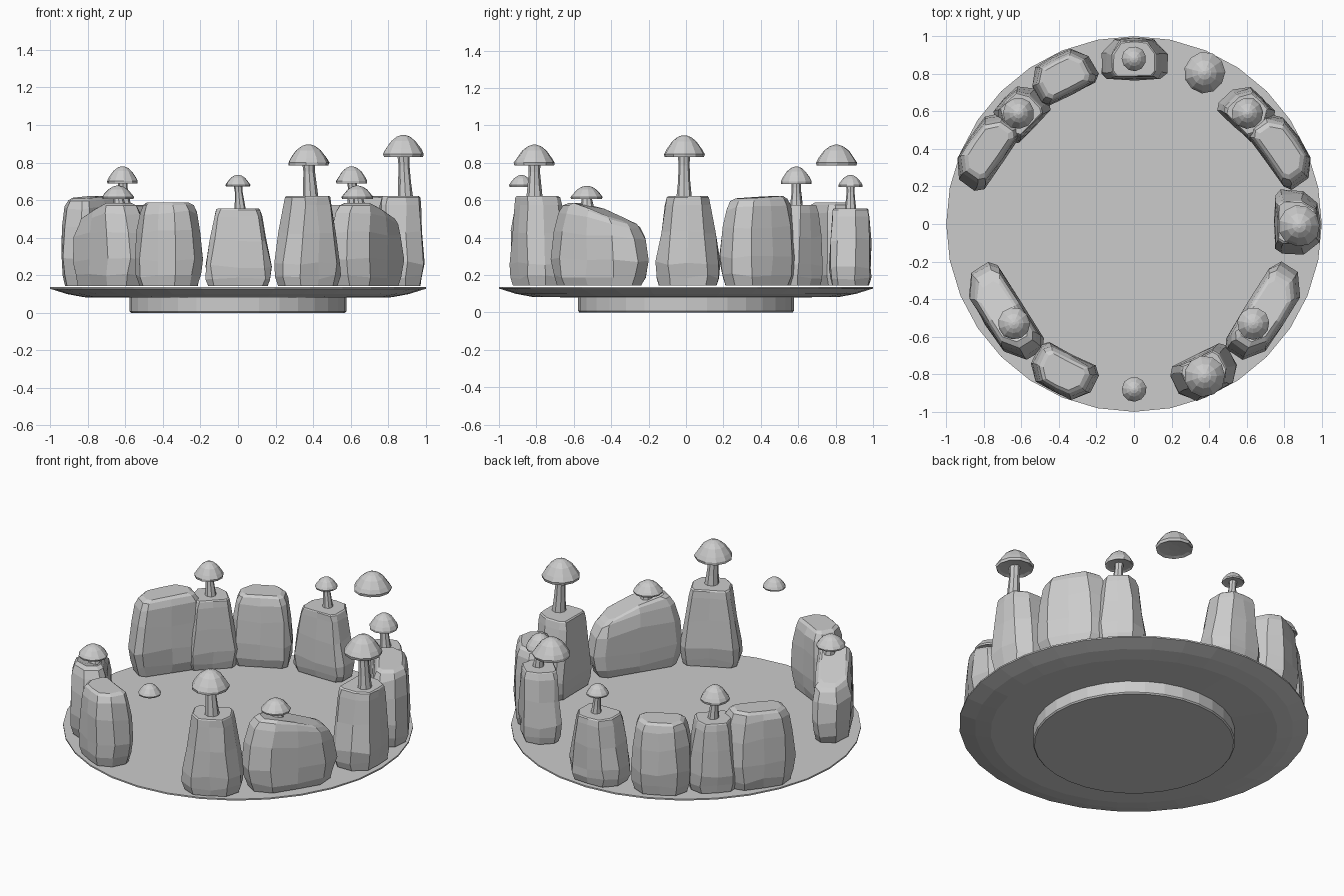
import bpy, bmesh, random
from math import cos, sin, pi, radians
from mathutils import Vector

if "Cube" in bpy.data.objects:
    bpy.data.objects.remove(bpy.data.objects["Cube"])

random.seed(4)

def loft(name, rings, cap_start=True, cap_end=True):
    """Skin a list of equal-length closed point rings."""
    bm = bmesh.new()
    vr = [[bm.verts.new(p) for p in r] for r in rings]
    n = len(vr[0])
    for a, b in zip(vr, vr[1:]):
        for i in range(n):
            j = (i + 1) % n
            bm.faces.new((a[i], a[j], b[j], b[i]))
    if cap_start:
        bm.faces.new(vr[0][::-1])
    if cap_end:
        bm.faces.new(vr[-1])
    bmesh.ops.recalc_face_normals(bm, faces=bm.faces)
    me = bpy.data.meshes.new(name)
    bm.to_mesh(me)
    bm.free()
    ob = bpy.data.objects.new(name, me)
    bpy.context.collection.objects.link(ob)
    return ob

def circle(x, y, z, r, n, jit=0.0, phase=0.0):
    pts = []
    for i in range(n):
        a = 2 * pi * i / n + phase
        k = r * (1 + random.uniform(-jit, jit))
        pts.append((x + k * cos(a), y + k * sin(a), z))
    return pts

# Round plate with a thin rim, and its foot
plate = [(0.55, 0.08), (0.82, 0.083), (0.91, 0.1), (1.0, 0.128), (1.0, 0.137), (0.985, 0.137)]
loft("plate", [circle(0, 0, z, r, 32) for r, z in plate])
loft("plate_foot", [circle(0, 0, z, r, 32) for r, z in
                    [(0.57, 0.0), (0.577, 0.008), (0.577, 0.082)]])

# Stone cross-section: straight inner side (-y), chamfered outer side (+y)
SECTION = [(-.82, -1), (0, -1), (.82, -1), (1, -.7), (1, .25),
           (.62, .95), (0, 1), (-.62, .95), (-1, .25), (-1, -.7)]
# Rows of height, width scale, depth scale
TAPERED = [(0, .90, .86), (.1, .98, .95), (.25, 1, 1), (.6, .86, .96),
           (.9, .72, .9), (.985, .66, .85), (1, .62, .8)]
ROUNDED = [(0, .86, .84), (.12, .94, .95), (.32, 1, 1), (.65, .93, .97),
           (.88, .83, .88), (.97, .74, .76), (1, .62, .62)]

def stone(name, x, y, ang, hw, hd, top, rows, slope=0.0, base=0.143):
    a = radians(ang)
    u = Vector((cos(a), sin(a)))
    v = Vector((-sin(a), cos(a)))
    if v.dot(Vector((x, y))) < 0:
        v = -v
    rings = []
    for f, sx, sy in rows:
        ring = []
        for px, py in SECTION:
            lx = px * hw * sx
            j = 0.006 if 0 < f < 0.95 else 0.002
            p = Vector((x, y)) + u * (lx + random.uniform(-j, j)) \
                + v * (py * hd * sy + random.uniform(-j, j))
            z = base + f * (top - base)
            if 0 < f < .9:
                z += random.uniform(-.012, .012)
            # sloped tops fall away on the far half only
            z -= slope * f ** 3 * max(0.0, lx + 0.08)
            ring.append((p.x, p.y, z))
        rings.append(ring)
    return loft(name, rings)

stone("back_stone", 0, .88, 0, .175, .112, .555, TAPERED)
stone("right_stone", .868, .01, 90, .17, .12, .622, TAPERED)
stone("front_right_stone", .38, -.8, 27, .172, .112, .622, TAPERED)
stone("front_left_stone", -.38, -.795, -27, .175, .112, .587, ROUNDED)
stone("back_left_stone", -.38, .79, 27, .175, .112, .587, ROUNDED)
for s, side in ((1, "right"), (-1, "left")):
    tilt = lambda d: d if s > 0 else 180 - d
    stone("long_stone_" + side, s * .7, -.475, tilt(58), .275, .112, .585, ROUNDED, .38)
    stone("tall_stone_" + side, s * .785, .4, tilt(-55), .215, .108, .622, ROUNDED, .06)
    stone("narrow_stone_" + side, s * .61, .595, tilt(-45), .15, .108, .575, TAPERED)

# Mushroom cap: domed cone with a hollow underside
CAP = [(.3, .1), (.8, .06), (.97, 0), (1, .14), (.87, .36), (.6, .72), (.33, .92), (.1, 1)]

def cap(name, x, y, z0, z1, r):
    ph = random.uniform(0, .6)
    h = z1 - z0
    return loft(name, [circle(x, y, z0 + h * f, r * k, 11, .025, ph) for k, f in CAP])

def stem(name, x, y, z0, z1, r, lean):
    rows = [(0, 1.15), (.35, .95), (.7, .8), (1, .9)]
    return loft(name, [circle(x + lean * (1 - f), y, z0 + (z1 - z0) * f, r * k, 8, .05)
                       for f, k in rows])

# Name, x, y, stem base, cap bottom, cap top, cap radius, stem radius (0 = loose cap)
MUSHROOMS = [
    ("right", .88, -.01, .61, .83, .947, .11, .036),
    ("front_right", .375, -.81, .61, .785, .897, .11, .038),
    ("back", 0, .88, .545, .672, .735, .066, .027),
    ("back_right_loose", .375, .805, 0, .785, .897, .11, 0),
    ("front_loose", 0, -.88, 0, .672, .735, .066, 0),
    ("long_right", .635, -.53, .56, .607, .677, .086, .034),
    ("long_left", -.64, -.53, .56, .607, .677, .086, .034),
    ("narrow_right", .605, .59, .565, .688, .78, .084, .03),
    ("narrow_left", -.615, .59, .565, .688, .78, .084, .03),
]
for n, x, y, zb, z0, z1, r, sr in MUSHROOMS:
    cap("mushroom_cap_" + n, x, y, z0, z1, r)
    if sr:
        stem("mushroom_stem_" + n, x, y, zb, z0 + .25 * (z1 - z0), sr, .012)
